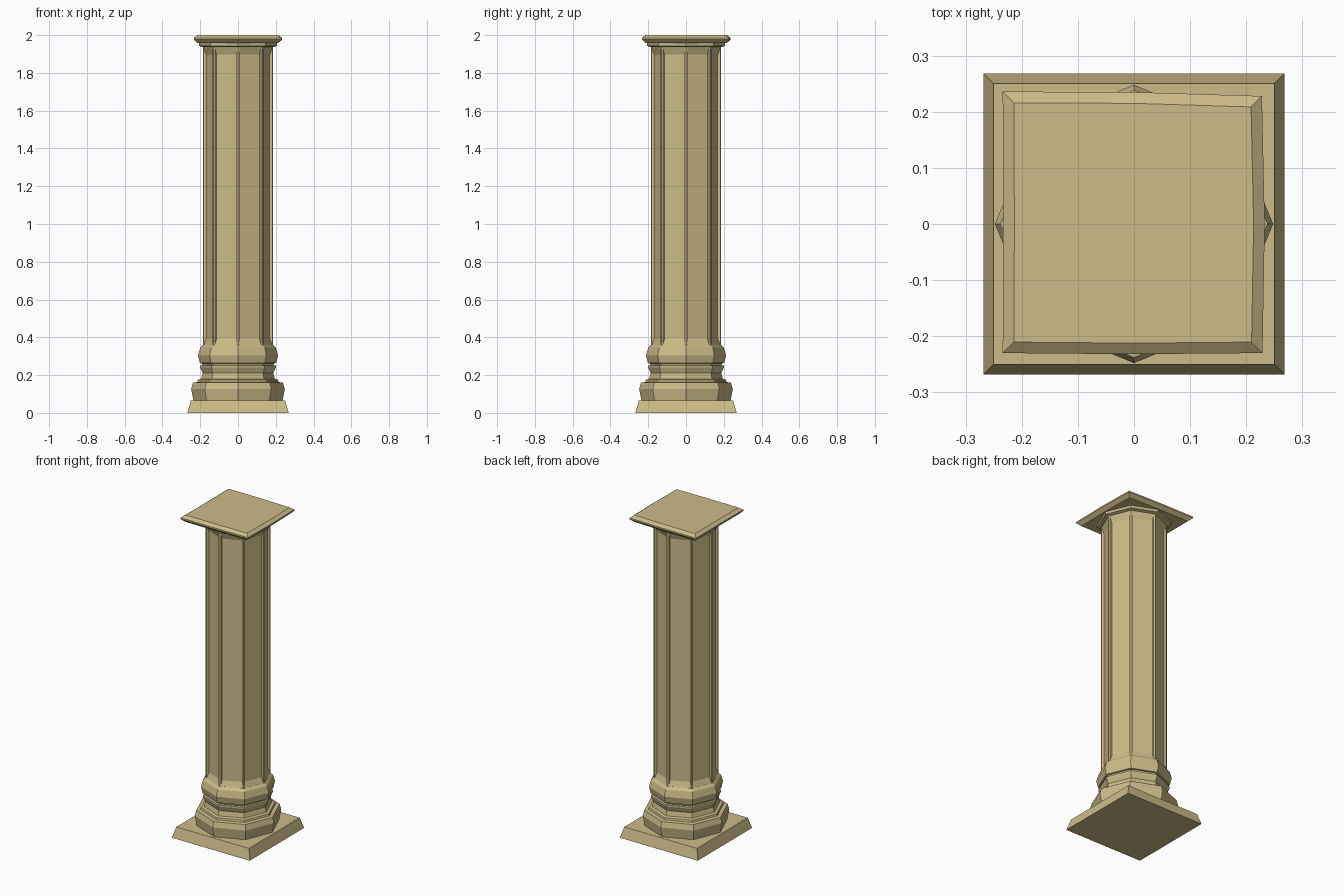
import bpy, bmesh, math

if "Cube" in bpy.data.objects:
    bpy.data.objects.remove(bpy.data.objects["Cube"])

stone = bpy.data.materials.new("sandstone")
stone.diffuse_color = (0.61, 0.50, 0.25, 1)
stone.use_nodes = True
stone.node_tree.nodes["Principled BSDF"].inputs["Base Color"].default_value = stone.diffuse_color


def octagon(r, z):
    # corners sit on the x and y axes
    return [(r * math.cos(i * math.pi / 4), r * math.sin(i * math.pi / 4), z) for i in range(8)]


def square(h, z):
    return [(h * sx, h * sy, z) for sx, sy in ((1, 1), (-1, 1), (-1, -1), (1, -1))]


def loft(name, rings, edit=None):
    """Skin a stack of equal rings, cap both ends, optionally edit the side faces."""
    bm = bmesh.new()
    loops = [[bm.verts.new(p) for p in ring] for ring in rings]
    n = len(loops[0])
    sides = []
    for a, b in zip(loops, loops[1:]):
        for i in range(n):
            j = (i + 1) % n
            sides.append(bm.faces.new((a[i], a[j], b[j], b[i])))
    bm.faces.new(loops[0][::-1])
    bm.faces.new(loops[-1])
    bm.normal_update()
    if edit:
        edit(bm, sides)
    mesh = bpy.data.meshes.new(name)
    bm.to_mesh(mesh)
    bm.free()
    mesh.materials.append(stone)
    obj = bpy.data.objects.new(name, mesh)
    bpy.context.collection.objects.link(obj)
    return obj


def recess_panels(bm, sides):
    # narrow ribs at the corners, sunken panel with long sloping ends
    bmesh.ops.inset_individual(bm, faces=sides, thickness=0.013)
    bm.normal_update()
    bmesh.ops.inset_individual(bm, faces=sides, thickness=0.006, depth=-0.013)
    for f in sides:
        mid = f.calc_center_median().z
        for v in f.verts:
            v.co.z += 0.03 if v.co.z < mid else -0.03


# square plinth
loft("plinth", [square(0.268, 0), square(0.25, 0.065)])

# octagonal moulded base
base = [(0.236, 0.065), (0.248, 0.127), (0.238, 0.16), (0.215, 0.163), (0.212, 0.175),
        (0.195, 0.18), (0.187, 0.21), (0.2, 0.24), (0.2, 0.25), (0.188, 0.252),
        (0.192, 0.262), (0.202, 0.264), (0.212, 0.305), (0.2, 0.345), (0.185, 0.36)]
loft("base_moulding", [octagon(r, z) for r, z in base])

# panelled shaft
loft("shaft", [octagon(0.185, 0.35), octagon(0.185, 1.94)], recess_panels)

# octagonal collar under the capital
loft("collar", [octagon(0.187, 1.937), octagon(0.206, 1.942), octagon(0.208, 1.96)])

# slightly uneven square capital slab
outline = [(0.228, 0.228), (0, 0.235), (-0.234, 0.236), (-0.233, 0),
           (-0.234, -0.23), (0, -0.232), (0.229, -0.23), (0.233, 0)]
slab = [(0.91, 1.957), (1, 1.976), (1, 1.985), (0.915, 2.0)]
loft("capital_slab", [[(x * s, y * s, z) for x, y in outline] for s, z in slab])
